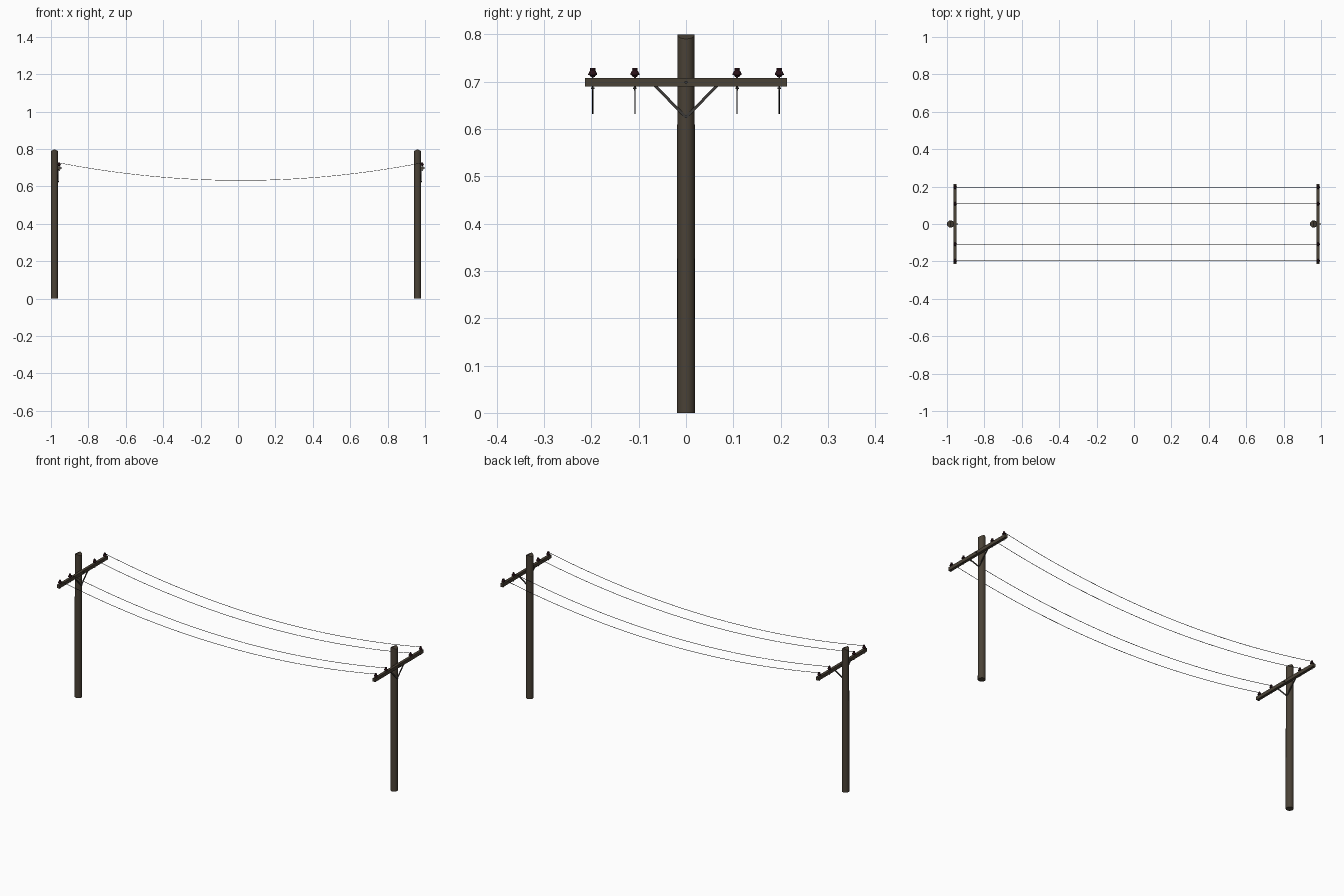
import bpy, bmesh, math
from mathutils import Vector, Matrix

if "Cube" in bpy.data.objects:
    bpy.data.objects.remove(bpy.data.objects["Cube"])


def material(name, rgb):
    m = bpy.data.materials.new(name)
    m.diffuse_color = (*rgb, 1)
    m.use_nodes = True
    m.node_tree.nodes["Principled BSDF"].inputs["Base Color"].default_value = m.diffuse_color
    return m


WOOD = material("weathered wood", (0.068, 0.054, 0.037))
STEEL = material("dark steel", (0.045, 0.042, 0.038))
GLAZE = material("dark red glaze", (0.022, 0.006, 0.009))
WIRE = material("wire black", (0.02, 0.02, 0.02))

POLES = {"left": -0.981, "right": 0.960}
ARM = 0.0245          # arm centre offset from the pole axis
ARM_Z = 0.6985
WIRE_Y = (-0.197, -0.108, 0.108, 0.197)


def finish(name, bm, mat, smooth=True):
    bmesh.ops.recalc_face_normals(bm, faces=bm.faces)
    me = bpy.data.meshes.new(name)
    bm.to_mesh(me)
    bm.free()
    me.materials.append(mat)
    ob = bpy.data.objects.new(name, me)
    bpy.context.collection.objects.link(ob)
    if smooth:
        bpy.context.view_layer.objects.active = ob
        ob.select_set(True)
        bpy.ops.object.shade_smooth_by_angle(angle=math.radians(35))
        ob.select_set(False)
    return ob


def box(name, centre, size, mat, rot_x=0.0):
    bm = bmesh.new()
    bmesh.ops.create_cube(bm, size=1, matrix=Matrix.Translation(centre)
                          @ Matrix.Rotation(rot_x, 4, 'X') @ Matrix.Diagonal((*size, 1)))
    return finish(name, bm, mat, False)


def lathe(name, profile, origin, mat, steps=12):
    bm = bmesh.new()
    vs = [bm.verts.new((r, 0, z)) for r, z in profile]
    es = [bm.edges.new(p) for p in zip(vs, vs[1:])]
    bmesh.ops.spin(bm, geom=vs + es, axis=(0, 0, 1), cent=(0, 0, 0),
                   angle=math.tau, steps=steps)
    bmesh.ops.remove_doubles(bm, verts=bm.verts, dist=1e-5)
    bmesh.ops.translate(bm, verts=bm.verts, vec=origin)
    return finish(name, bm, mat)


def bolt(name, x0, x1, z, r):
    bm = bmesh.new()
    bmesh.ops.create_cone(bm, cap_ends=True, segments=6, radius1=r, radius2=r, depth=x1 - x0,
                          matrix=Matrix.Translation(((x0 + x1) / 2, 0, z))
                          @ Matrix.Rotation(math.pi / 2, 4, 'Y'))
    return finish(name, bm, STEEL, False)


def pole(name, x):
    bm = bmesh.new()
    bmesh.ops.create_cone(bm, cap_ends=True, segments=16, radius1=0.0193, radius2=0.0182,
                          depth=0.82, matrix=Matrix.Translation((x, 0, 0.41)))
    # gabled top: two sloping cuts meeting in a ridge along y
    for s in (-1, 1):
        cut = bmesh.ops.bisect_plane(bm, geom=bm.verts[:] + bm.edges[:] + bm.faces[:],
                                     plane_co=(x, 0, 0.799), plane_no=(s * 0.5, 0, 1),
                                     clear_outer=True)
        edges = [e for e in cut['geom_cut'] if isinstance(e, bmesh.types.BMEdge)]
        bmesh.ops.holes_fill(bm, edges=edges)
    finish(name, bm, WOOD)


INSULATOR = [(0, 0.0305), (0.005, 0.0305), (0.0058, 0.028), (0.0052, 0.0255), (0.0068, 0.023),
             (0.0095, 0.0175), (0.0095, 0.0155), (0.006, 0.0145), (0.0045, 0.0115), (0, 0.0115)]
PIN = [(0, 0.013), (0.002, 0.013), (0.002, -0.011), (0.0035, -0.011), (0.0035, -0.014),
       (0.0018, -0.014), (0.0018, -0.017), (0, -0.017)]

for side, x in POLES.items():
    pole(side + "_pole", x)
    box(side + "_crossarm", (x + ARM, 0, ARM_Z), (0.015, 0.426, 0.0185), WOOD)
    # V brace from the pole up to the back of the arm
    for s, tag in ((-1, "near"), (1, "far")):
        a, b = Vector((x + 0.018, 0, 0.624)), Vector((x + 0.018, s * 0.072, 0.698))
        d = b - a
        box(f"{side}_{tag}_brace", (a + b) / 2, (0.004, d.length, 0.006), STEEL,
            math.atan2(d.z, d.y))
    bolt(side + "_brace_bolt", x + 0.01, x + 0.023, 0.626, 0.004)
    bolt(side + "_arm_bolt", x - 0.018, x + 0.038, ARM_Z, 0.0025)
    bolt(side + "_arm_bolt_head", x + 0.031, x + 0.040, ARM_Z, 0.0035)
    for i, y in enumerate(WIRE_Y, 1):
        lathe(f"{side}_insulator_{i}", INSULATOR, (x + ARM, y, ARM_Z), GLAZE)
        lathe(f"{side}_insulator_pin_{i}", PIN, (x + ARM, y, ARM_Z), STEEL, 8)

# sagging wires
x0, x1 = POLES["left"] + ARM, POLES["right"] + ARM
for i, y in enumerate(WIRE_Y, 1):
    bm = bmesh.new()
    rings = []
    for k in range(33):
        t = k / 32
        z = 0.726 - 0.094 * 4 * t * (1 - t)
        rings.append([bm.verts.new((x0 + (x1 - x0) * t, y + 0.0012 * math.cos(a),
                                    z + 0.0012 * math.sin(a)))
                      for a in (j * math.tau / 6 for j in range(6))])
    for p, q in zip(rings, rings[1:]):
        for j in range(6):
            n = (j + 1) % 6
            bm.faces.new((p[j], p[n], q[n], q[j]))
    bm.faces.new(rings[0])
    bm.faces.new(rings[-1])
    finish(f"wire_{i}", bm, WIRE)
